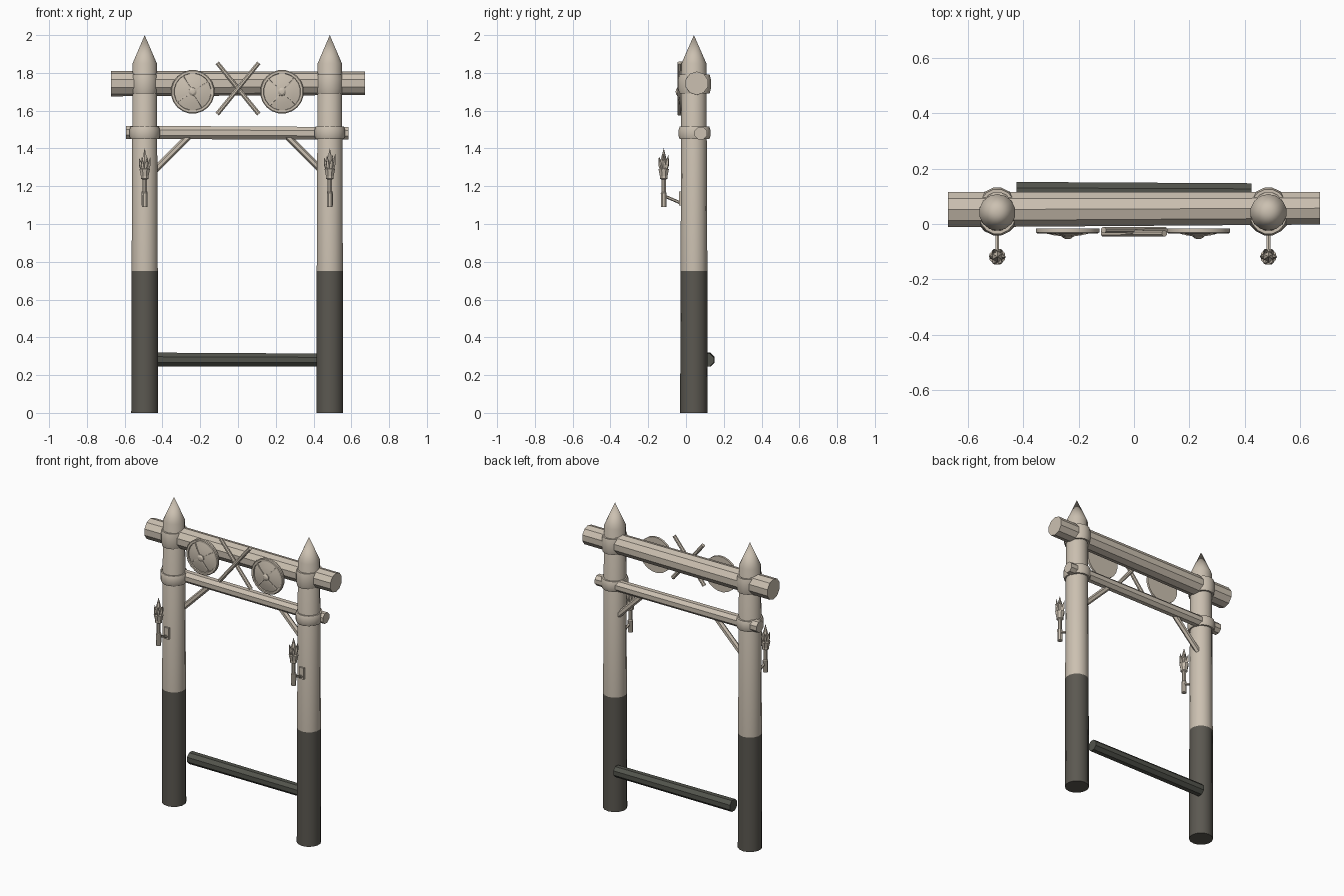
import bpy, bmesh, math, random
from mathutils import Vector, Matrix

if "Cube" in bpy.data.objects:
    bpy.data.objects.remove(bpy.data.objects["Cube"])

random.seed(4)


def material(name, rgb):
    m = bpy.data.materials.new(name)
    m.diffuse_color = (*rgb, 1)
    m.use_nodes = True
    m.node_tree.nodes["Principled BSDF"].inputs["Base Color"].default_value = m.diffuse_color
    return m


PALE = material("pale_wood", (0.60, 0.53, 0.44))
DARK = material("dark_wood", (0.105, 0.098, 0.082))
RAIL = material("dark_rail_wood", (0.085, 0.088, 0.072))


def finish(name, bm, mats, smooth=None):
    bmesh.ops.recalc_face_normals(bm, faces=bm.faces)
    me = bpy.data.meshes.new(name)
    bm.to_mesh(me)
    bm.free()
    ob = bpy.data.objects.new(name, me)
    bpy.context.collection.objects.link(ob)
    for m in mats:
        me.materials.append(m)
    if smooth:
        bpy.ops.object.select_all(action='DESELECT')
        ob.select_set(True)
        bpy.context.view_layer.objects.active = ob
        bpy.ops.object.shade_smooth_by_angle(angle=math.radians(smooth))
    return ob


def lathe(bm, profile, sides, mtx, closed=False):
    """Revolve (radius, height) points about local z; cap or close the ends."""
    rings = []
    for r, z in profile:
        if r < 1e-5:
            rings.append([bm.verts.new(mtx @ Vector((0, 0, z)))])
            continue
        rings.append([bm.verts.new(mtx @ Vector((r * math.cos(a), r * math.sin(a), z)))
                      for a in (2 * math.pi * (i + .5) / sides for i in range(sides))])
    pairs = list(zip(rings, rings[1:]))
    if closed:
        pairs.append((rings[-1], rings[0]))
    for a, b in pairs:
        for i in range(sides):
            j = (i + 1) % sides
            quad = [a[i % len(a)], a[j % len(a)], b[j % len(b)], b[i % len(b)]]
            bm.faces.new(list(dict.fromkeys(quad)))
    if not closed:
        for ring in (rings[0], rings[-1]):
            if len(ring) > 2:
                bm.faces.new(ring)


def along(p, q):
    p, q = Vector(p), Vector(q)
    d = q - p
    return Matrix.Translation(p) @ d.to_track_quat('Z', 'Y').to_matrix().to_4x4(), d.length


def add_pole(bm, p, q, r1, r2, sides):
    m, length = along(p, q)
    lathe(bm, [(r1, 0), (r2, length)], sides, m)


def pole(name, p, q, r1, r2, sides, mat):
    bm = bmesh.new()
    add_pole(bm, p, q, r1, r2, sides)
    return finish(name, bm, [mat])


PY = 0.042  # depth of the post axis

# Horizontal timbers
pole("top_beam", (-0.672, 0.052, 1.743), (0.672, 0.057, 1.745), 0.067, 0.062, 10, PALE)
pole("lower_beam", (-0.592, 0.078, 1.485), (0.585, 0.078, 1.48), 0.038, 0.036, 8, PALE)
pole("bottom_rail", (-0.425, 0.115, 0.282), (0.425, 0.113, 0.28), 0.04, 0.037, 8, RAIL)

for side, tag in ((-1, "left"), (1, "right")):
    px = -0.494 if side < 0 else 0.486

    # Post with pointed top, dark below the waterline
    bm = bmesh.new()
    lathe(bm, [(0.073, 0), (0.071, 0.75), (0.066, 1.85), (0, 2.0)], 14,
          Matrix.Translation((px, PY, 0)))
    for f in bm.faces:
        f.material_index = 1 if f.calc_center_median().z < 0.75 else 0
    finish(tag + "_post", bm, [PALE, DARK], 30)

    # Bindings around the post
    for label, z, h, rx, ry in (("lower", 1.482, 0.033, 0.082, 0.086),
                                ("upper", 1.742, 0.05, 0.075, 0.088)):
        bm = bmesh.new()
        m = Matrix.Translation((px, PY + 0.003, z)) @ Matrix.Diagonal((rx, ry, 1, 1))
        lathe(bm, [(0.8, -h), (0.93, -h), (1, -h * .5), (1, h * .5), (0.93, h), (0.8, h)],
              16, m, closed=True)
        finish(f"{tag}_{label}_binding", bm, [PALE], 50)

    # Diagonal brace
    pole(tag + "_brace", (side * 0.255, 0.07, 1.47), (side * 0.45, 0.07, 1.275),
         0.018, 0.018, 6, PALE)

    # Torch: wall plate, arm, grip, shaft and cup
    ty = -0.118
    bm = bmesh.new()
    bmesh.ops.create_cube(bm, size=1, matrix=Matrix.Translation((px, -0.026, 1.135))
                          @ Matrix.Diagonal((0.032, 0.022, 0.075, 1)))
    add_pole(bm, (px, -0.025, 1.11), (px, ty, 1.15), 0.008, 0.008, 6)
    lathe(bm, [(0.016, 1.09), (0.017, 1.165), (0.012, 1.17), (0.012, 1.235),
               (0.022, 1.24), (0.022, 1.255), (0.03, 1.29), (0.018, 1.295)], 8,
          Matrix.Translation((px, ty, 0)))
    finish(tag + "_torch", bm, [PALE])

    # Flame made of leaning spikes round a taller middle one
    bm = bmesh.new()
    lathe(bm, [(0.014, 1.285), (0.021, 1.32), (0.012, 1.355), (0, 1.402)], 6,
          Matrix.Translation((px, ty, 0)))
    for i in range(6):
        a = i * math.pi / 3
        c, s = math.cos(a), math.sin(a)
        m, length = along((px + .013 * c, ty + .013 * s, 1.285),
                          (px + .03 * c, ty + .03 * s, 1.345 + random.uniform(0, .03)))
        lathe(bm, [(0.009, 0), (0.011, length * .4), (0, length)], 5, m)
    finish(tag + "_flame", bm, [PALE])

    # Round shield: domed disc, raised rim, boss and four ribs
    sx = -0.24 if side < 0 else 0.233
    m = Matrix.Translation((sx, -0.016, 1.70)) @ Matrix.Rotation(math.pi / 2, 4, 'X')
    bm = bmesh.new()
    lathe(bm, [(0.116, 0), (0.116, 0.014), (0.111, 0.018), (0.099, 0.018),
               (0.097, 0.011), (0.06, 0.021), (0.02, 0.026), (0, 0.026)], 20, m)
    lathe(bm, [(0.023, 0.02), (0.022, 0.03), (0.012, 0.037), (0, 0.039)], 10, m)
    for i in range(4):
        a = math.radians(40 + 90 * i + 8 * side)
        d = Vector((math.cos(a), math.sin(a), 0))
        pts = [m @ (d * r + Vector((0, 0, h))) for r, h in ((0.018, .026), (0.06, .021), (0.1, .013))]
        for p, q in zip(pts, pts[1:]):
            add_pole(bm, p, q, 0.005, 0.005, 4)
    finish(tag + "_shield", bm, [PALE], 25)

    # Crossed spear shafts between the shields
    y = -0.028 - 0.006 * side
    pole(tag + "_crossed_shaft", (-0.11 * side, y, 1.582), (0.11 * side, y, 1.853),
         0.013, 0.012, 8, PALE)
